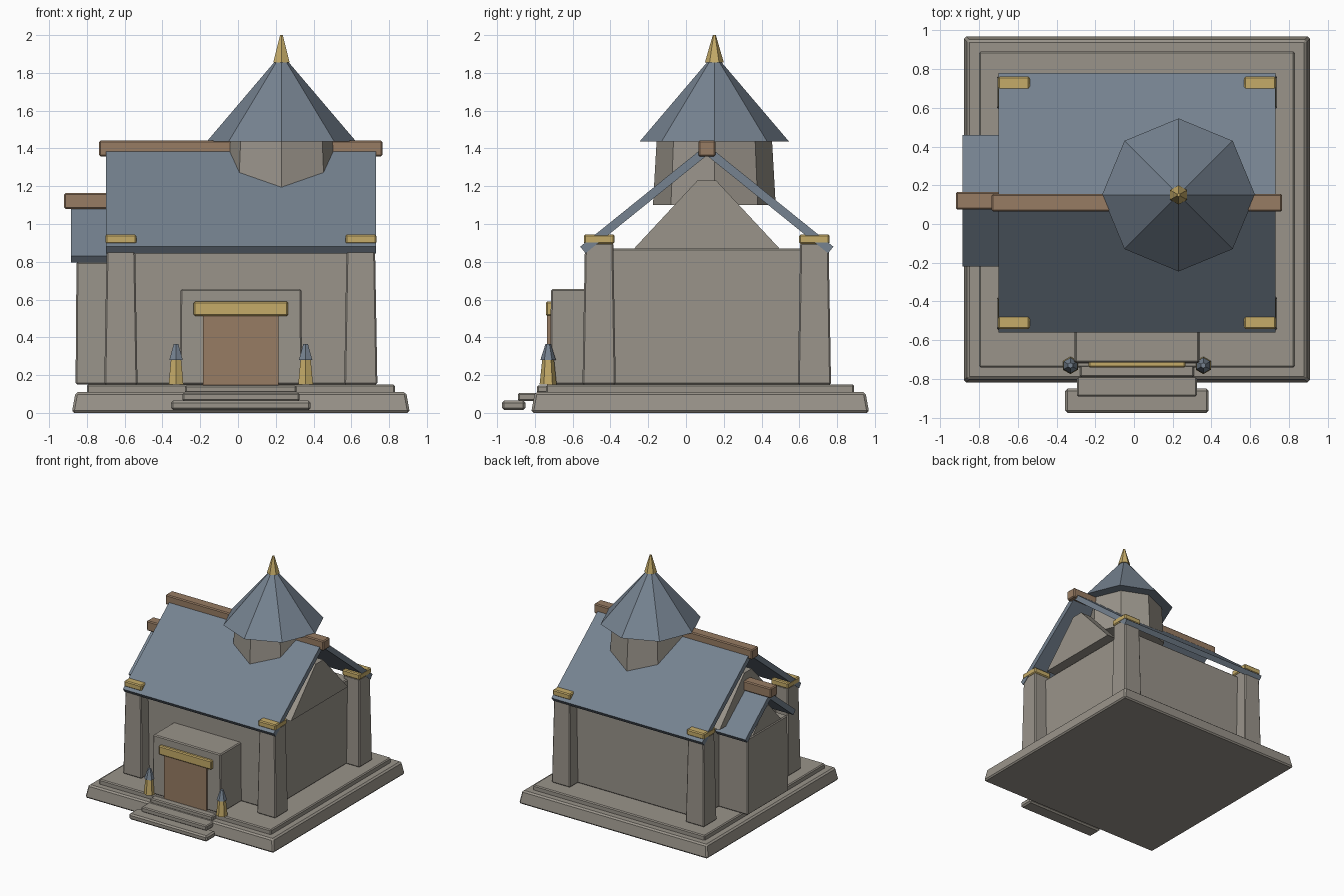
import bpy, bmesh
from mathutils import Matrix

if "Cube" in bpy.data.objects:
    bpy.data.objects.remove(bpy.data.objects["Cube"])


def material(name, rgb):
    mat = bpy.data.materials.new(name)
    mat.use_nodes = True
    color = (*rgb, 1)
    mat.diffuse_color = color
    mat.node_tree.nodes["Principled BSDF"].inputs["Base Color"].default_value = color
    return mat


STONE = material("warm grey stone", (0.32, 0.295, 0.255))
SLATE = material("blue grey slate", (0.18, 0.225, 0.28))
WOOD = material("brown wood", (0.31, 0.2, 0.125))
GOLD = material("dull gold", (0.56, 0.41, 0.14))

CX, CY = 0.015, 0.11      # centre of the hall
SIDES = (-1, 1)


def finish(name, bm, mat, bevel=0):
    bmesh.ops.recalc_face_normals(bm, faces=bm.faces)
    mesh = bpy.data.meshes.new(name)
    bm.to_mesh(mesh)
    bm.free()
    mesh.materials.append(mat)
    obj = bpy.data.objects.new(name, mesh)
    bpy.context.collection.objects.link(obj)
    if bevel:
        mod = obj.modifiers.new("Bevel", "BEVEL")
        mod.width, mod.segments = bevel, 1
    return obj


def block(name, mat, x, y, z, taper=0, bevel=0.008):
    """Box from (low, high) ranges; the top shrinks by taper on each side."""
    bm = bmesh.new()
    bmesh.ops.create_cube(bm, size=1)
    for v in bm.verts:
        inset = taper if v.co.z > 0 else 0
        for axis, (low, high) in enumerate((x, y, z)):
            shrink = inset if axis < 2 else 0
            v.co[axis] = high - shrink if v.co[axis] > 0 else low + shrink
    return finish(name, bm, mat, bevel)


def around(centre, half):
    return centre - half, centre + half


def cone(name, mat, sides, x, y, z, r0, r1):
    bm = bmesh.new()
    bmesh.ops.create_cone(bm, cap_ends=True, segments=sides, radius1=r0, radius2=r1,
                          depth=z[1] - z[0],
                          matrix=Matrix.Translation((x, y, sum(z) / 2)))
    return finish(name, bm, mat)


def prism(name, mat, x, profile):
    """Extrude a (y, z) profile along x."""
    bm = bmesh.new()
    face = bm.faces.new([bm.verts.new((x[0], y, z)) for y, z in profile])
    new = bmesh.ops.extrude_face_region(bm, geom=[face])["geom"]
    bmesh.ops.translate(bm, vec=(x[1] - x[0], 0, 0),
                        verts=[g for g in new if isinstance(g, bmesh.types.BMVert)])
    return finish(name, bm, mat)


def pitched_roof(name, x, cy, half, eave, ridge):
    """Two sloping slabs that meet at the ridge."""
    for s, side in zip(SIDES, ("front", "back")):
        prism(f"{name}_{side}", SLATE, x,
              [(cy, ridge), (cy + s * half, eave),
               (cy + s * (half - 0.028), eave - 0.035), (cy, ridge - 0.057)])


def gable(name, x, cy, half, low, high, tip):
    prism(name, STONE, x, [(cy - half, low), (cy + half, low),
                           (cy + tip, high), (cy - tip, high)])


# Plinth and entrance steps
block("plinth", STONE, around(CX, 0.895), around(0.075, 0.895), (0, 0.11), 0.02, 0.012)
block("plinth_upper", STONE, around(CX, 0.815), around(0.075, 0.815), (0.1, 0.15))
block("step_low", STONE, around(CX, 0.37), (-0.975, -0.85), (0.015, 0.065), 0, 0.012)
block("step_middle", STONE, around(CX, 0.31), (-0.89, -0.72), (0.062, 0.106))
block("step_top", STONE, around(CX, 0.295), (-0.79, -0.68), (0.104, 0.146))

# Hall walls, corner pillars and their caps
block("hall_walls", STONE, around(CX, 0.6), around(CY, 0.55), (0.15, 0.87))
for sx, x_name in zip(SIDES, ("right", "left")):
    for sy, y_name in zip(SIDES, ("front", "back")):
        px, py = CX + sx * 0.635, CY + sy * 0.57
        block(f"pillar_{y_name}_{x_name}", STONE, around(px, 0.088), around(py, 0.088),
              (0.15, 0.9), 0.013)
        block(f"pillar_cap_{y_name}_{x_name}", GOLD, around(px, 0.082), around(py, 0.081),
              (0.895, 0.945))
    inner, outer = CX + sx * 0.58, CX + sx * 0.68
    gable(f"hall_gable_{x_name}", (inner, outer), CY, 0.385, 0.87, 1.23, 0.05)

# Hall roof
pitched_roof("hall_roof", (-0.7, 0.73), CY, 0.67, 0.88, 1.42)
block("hall_ridge_beam", WOOD, (-0.735, 0.765), around(CY, 0.045), (1.358, 1.442))

# Side wing
block("wing_walls", STONE, (-0.86, -0.55), around(0.115, 0.275), (0.15, 0.8), 0.005)
gable("wing_gable", (-0.85, -0.76), 0.12, 0.19, 0.8, 0.98, 0.03)
pitched_roof("wing_roof", (-0.885, -0.6), 0.12, 0.34, 0.83, 1.105)
block("wing_ridge_beam", WOOD, (-0.92, -0.6), around(0.12, 0.045), (1.08, 1.165))

# Porch, door and lintel
block("porch", STONE, around(CX, 0.325), (-0.72, -0.42), (0.15, 0.655), 0.005)
block("door", WOOD, around(CX, 0.2), (-0.735, -0.7), (0.146, 0.53), 0, 0)
block("door_lintel", GOLD, around(CX, 0.25), (-0.742, -0.7), (0.513, 0.59))

# Lamp posts beside the door
for s, side in zip(SIDES, ("right", "left")):
    lx, ly = CX + s * 0.343, -0.73
    cone(f"lamp_post_{side}", GOLD, 6, lx, ly, (0.15, 0.285), 0.045, 0.031)
    cone(f"lamp_cap_{side}", SLATE, 6, lx, ly, (0.28, 0.365), 0.041, 0.014)

# Octagonal tower with spire
TX, TY = 0.23, 0.15
cone("tower", STONE, 8, TX, TY, (1.1, 1.45), 0.325, 0.305)
cone("tower_roof", SLATE, 8, TX, TY, (1.437, 1.86), 0.395, 0.035)
cone("tower_spire", GOLD, 6, TX, TY, (1.855, 2.0), 0.05, 0.008)
